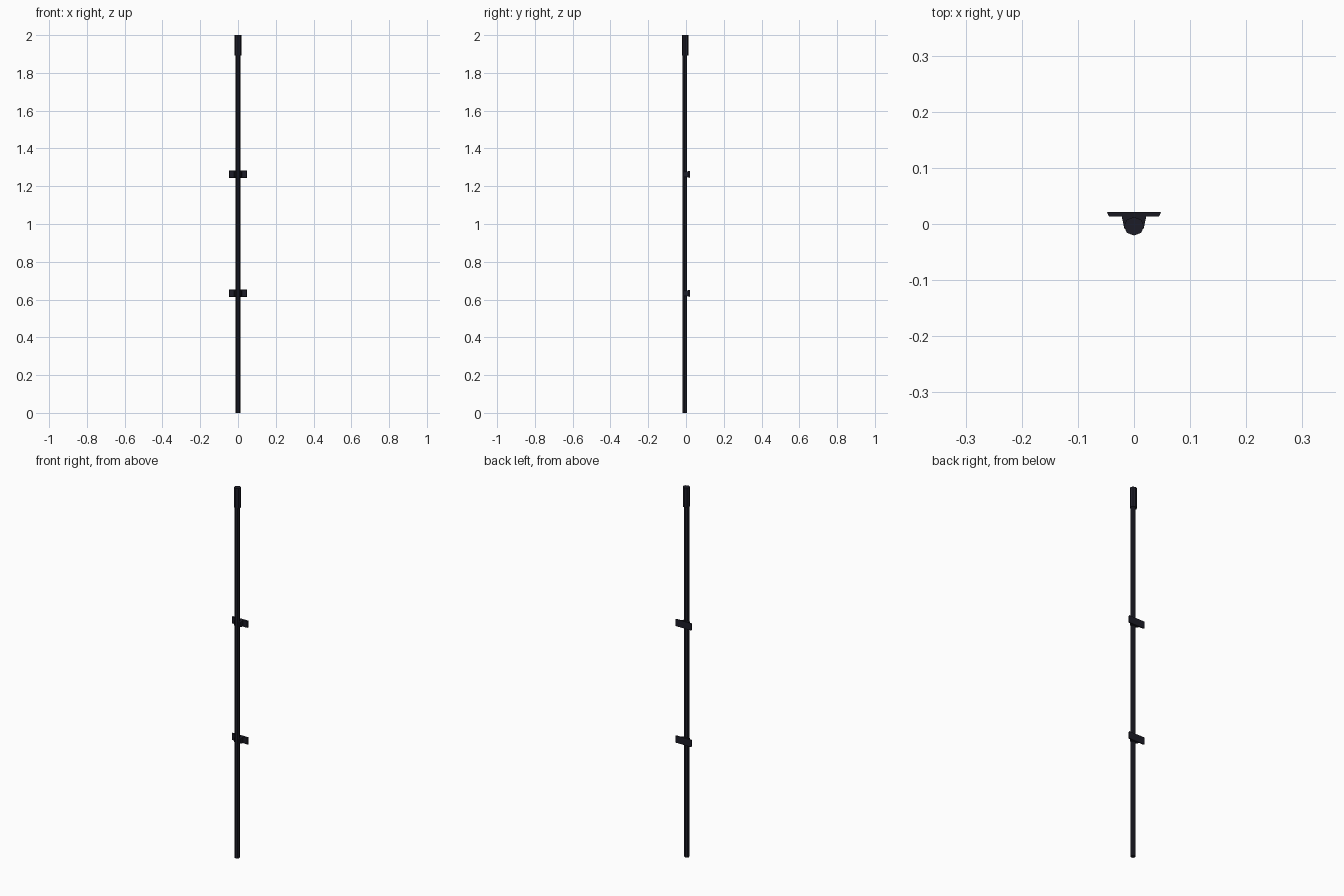
import bpy, math

if "Cube" in bpy.data.objects:
    bpy.data.objects.remove(bpy.data.objects["Cube"])

def material(name, c):
    m = bpy.data.materials.new(name)
    m.diffuse_color = (*c, 1)
    m.use_nodes = True
    m.node_tree.nodes["Principled BSDF"].inputs["Base Color"].default_value = m.diffuse_color
    return m

dark = material("dark iron", (0.012, 0.012, 0.02))

def add(name, verts, faces):
    me = bpy.data.meshes.new(name)
    me.from_pydata(verts, [], faces)
    me.materials.append(dark)
    ob = bpy.data.objects.new(name, me)
    bpy.context.collection.objects.link(ob)
    return ob

def tube(name, rx, ry, cy, z0, z1, sides=8, cap_bottom=True):
    """Prism with a corner facing the front."""
    pts = [(rx * math.sin(i * math.tau / sides), cy - ry * math.cos(i * math.tau / sides)) for i in range(sides)]
    v = [(x, y, z) for z in (z0, z1) for x, y in pts]
    f = [(i, (i + 1) % sides, (i + 1) % sides + sides, i + sides) for i in range(sides)]
    f.append(tuple(range(sides, 2 * sides)))
    if cap_bottom:
        f.append(tuple(reversed(range(sides))))
    return add(name, v, f)

def frustum(name, cz, front, back):
    """Block between two rectangles given as (half width, half height, y)."""
    v = [(sx * w, y, cz + sz * h) for w, h, y in (front, back)
         for sx, sz in ((-1, -1), (1, -1), (1, 1), (-1, 1))]
    f = [(0, 1, 2, 3), (7, 6, 5, 4)] + [(i, i + 4, (i + 1) % 4 + 4, (i + 1) % 4) for i in range(4)]
    return add(name, v, f)

# Long downpipe and its wider top socket
tube("pipe", 0.013, 0.0125, -0.007, 0, 1.92)
tube("top_socket", 0.018, 0.0165, -0.004, 1.893, 2)

# Wall brackets: back plate and a tapering stand-off reaching the pipe
for i, z in enumerate((0.633, 1.263)):
    frustum(f"bracket_plate_{i}", z, (0.0445, 0.017, 0.013), (0.048, 0.019, 0.021))
    frustum(f"bracket_standoff_{i}", z, (0.017, 0.012, -0.009), (0.022, 0.017, 0.014))
